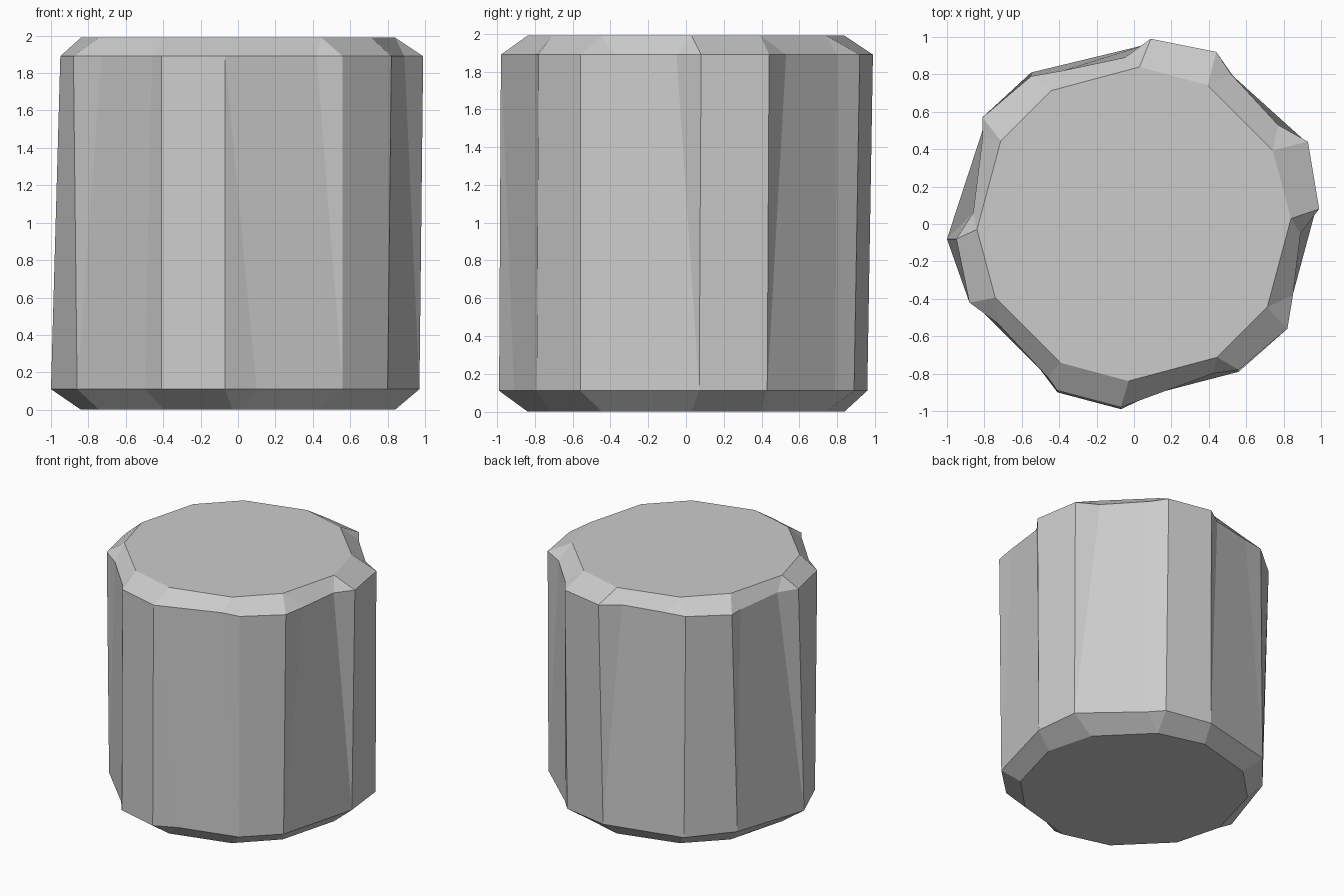
import bpy, bmesh, math

default_cube = bpy.data.objects.get("Cube")
if default_cube:
    bpy.data.objects.remove(default_cube, do_unlink=True)

grey = bpy.data.materials.new("stone_grey")
grey.use_nodes = True
colour = (0.6, 0.6, 0.6, 1)
grey.diffuse_color = colour
grey.node_tree.nodes["Principled BSDF"].inputs["Base Color"].default_value = colour

RIDGES = 6

# Start and end corner of each ridge, counter-clockwise
top_ridges = [((.99, .08), (.93, .44)), ((.44, .92), (.09, .99)),
              ((-.55, .79), (-.81, .57)), ((-.95, -.08), (-.88, -.42)),
              ((-.41, -.89), (-.07, -.98)), ((.56, -.78), (.82, -.56))]
bottom_ridges = [((.97, .07), (.93, .43)), ((.44, .89), (.07, .96)),
                 ((-.55, .81), (-.81, .5)), ((-1, -.08), (-.86, -.42)),
                 ((-.41, -.9), (-.07, -.99)), ((.56, -.79), (.8, -.56))]

# Two dent points in the groove after each ridge; None leaves the corner as it is
top_dents = [((.77, .53), (.52, .8)), ((-.05, .89), (-.38, .82)),
             ((-.81, .46), (-.86, .06)), ((-.73, -.53), (-.46, -.82)),
             (None, (.42, -.8)), ((.85, -.38), (.89, -.05))]
bottom_dents = [(None, (.53, .79)), (None, None), (None, None),
                (None, (-.5, -.78)), ((.1, -.91), None), (None, None)]


def groove_ring(bm, ridges, dents, z):
    """Four vertices per ridge: two corners, then two dents."""
    ring = []
    for k in range(RIDGES):
        start, end = ridges[k]
        after = ridges[(k + 1) % RIDGES][0]
        points = (start, end, dents[k][0] or end, dents[k][1] or after)
        ring += [bm.verts.new((x, y, z)) for x, y in points]
    return ring


def cap_ring(bm, z):
    """Flat twelve-sided outline with two corners per ridge."""
    ring = []
    for k in range(RIDGES):
        for offset in (2, 28):
            a = math.radians(60 * k + offset)
            ring.append(bm.verts.new((.84 * math.cos(a), .84 * math.sin(a), z)))
    return ring


def bevel_band(bm, cap, ring):
    """Sloping faces from a cap to its grooved ring."""
    n, m = len(cap), len(ring)
    for k in range(RIDGES):
        a, b, c = cap[2 * k], cap[2 * k + 1], cap[(2 * k + 2) % n]
        p, q, r, s, t = (ring[(4 * k + i) % m] for i in range(5))
        for face in ((a, p, q, b), (b, q, r), (b, r, s, c), (c, s, t)):
            bm.faces.new(face)


bm = bmesh.new()
bottom_cap = cap_ring(bm, 0)
bottom = groove_ring(bm, bottom_ridges, bottom_dents, .11)
top = groove_ring(bm, top_ridges, top_dents, 1.89)
top_cap = cap_ring(bm, 1.99)

# Caps, bevels and upright walls
bm.faces.new(top_cap)
bm.faces.new(bottom_cap)
bevel_band(bm, top_cap, top)
bevel_band(bm, bottom_cap, bottom)
for i in range(len(top)):
    j = (i + 1) % len(top)
    bm.faces.new((bottom[i], bottom[j], top[j], top[i]))

# Merge the repeated corners so grooves taper into triangles
bmesh.ops.remove_doubles(bm, verts=bm.verts[:], dist=.001)
bmesh.ops.recalc_face_normals(bm, faces=bm.faces[:])

mesh = bpy.data.meshes.new("fluted_block")
bm.to_mesh(mesh)
bm.free()
mesh.materials.append(grey)
block = bpy.data.objects.new("fluted_block", mesh)
bpy.context.collection.objects.link(block)
